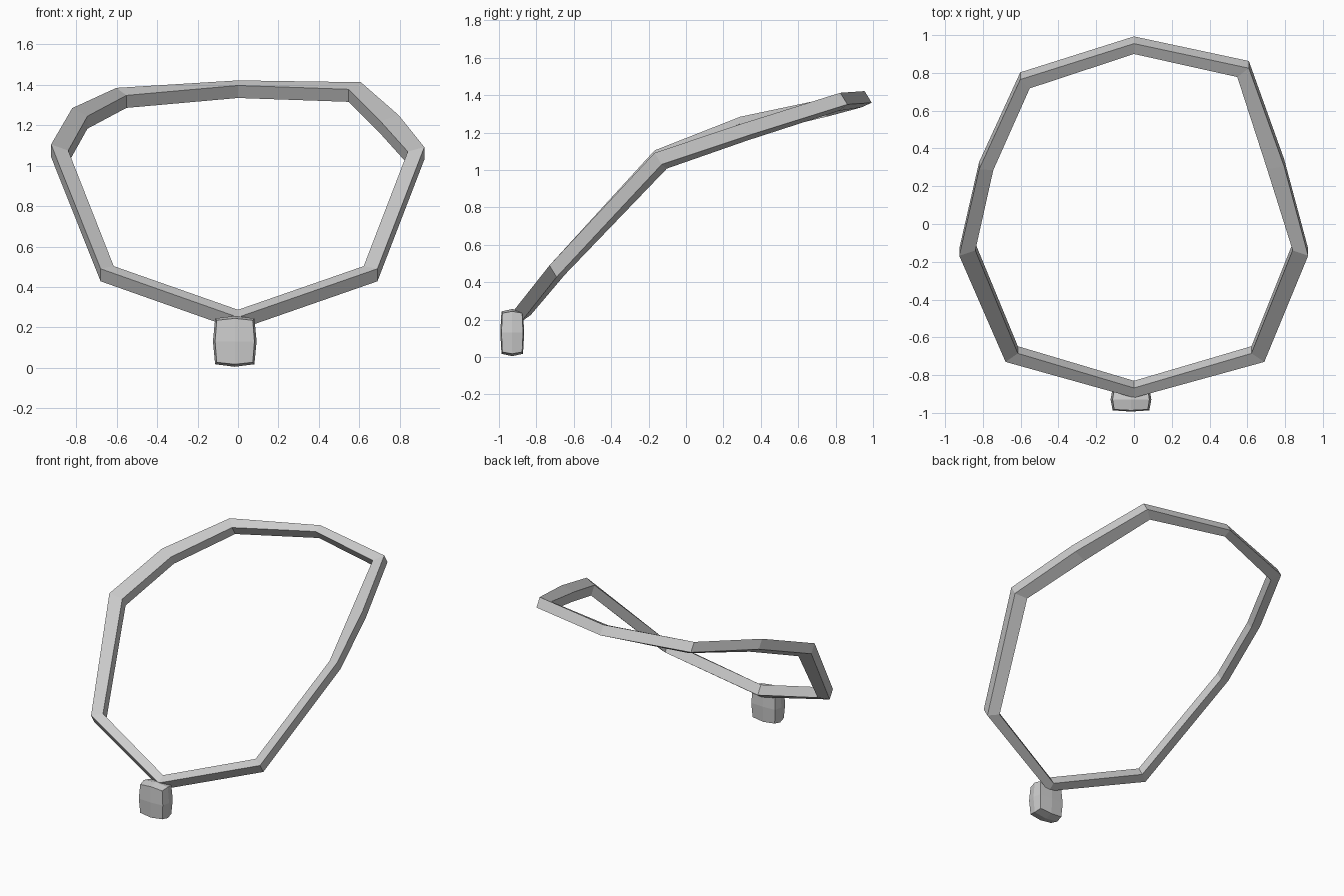
import bpy, bmesh
from mathutils import Vector

old = bpy.data.objects.get("Cube")
if old:
    bpy.data.objects.remove(old, do_unlink=True)

# One plain grey material
grey = bpy.data.materials.new("plain grey")
grey.use_nodes = True
grey.diffuse_color = (0.6, 0.6, 0.6, 1)
grey.node_tree.nodes["Principled BSDF"].inputs["Base Color"].default_value = (0.6, 0.6, 0.6, 1)


def add_object(name, bm):
    bmesh.ops.recalc_face_normals(bm, faces=bm.faces)
    mesh = bpy.data.meshes.new(name)
    bm.to_mesh(mesh)
    bm.free()
    mesh.materials.append(grey)
    obj = bpy.data.objects.new(name, mesh)
    bpy.context.collection.objects.link(obj)
    return obj


# Necklace band: outer and inner rims of the upper face, swept down by the thickness
outer = [(0, 0.955, 1.422), (0.608, 0.825, 1.413), (0.795, 0.305, 1.25),
         (0.922, -0.168, 1.092), (0.69, -0.73, 0.49), (0, -0.92, 0.25),
         (-0.68, -0.73, 0.49), (-0.925, -0.168, 1.105), (-0.82, 0.29, 1.285),
         (-0.602, 0.765, 1.385)]
inner = [(0, 0.90, 1.397), (0.547, 0.778, 1.378), (0.705, 0.29, 1.22),
         (0.84, -0.14, 1.07), (0.622, -0.685, 0.503), (0, -0.868, 0.287),
         (-0.615, -0.685, 0.503), (-0.84, -0.14, 1.075), (-0.745, 0.285, 1.245),
         (-0.552, 0.718, 1.348)]
drop = Vector((0, 0.038, -0.062))

bm = bmesh.new()
rings = []
for a, b in zip(outer, inner):
    a, b = Vector(a), Vector(b)
    rings.append([bm.verts.new(p) for p in (a, b, b + drop, a + drop)])
for i, ring in enumerate(rings):
    following = rings[(i + 1) % len(rings)]
    for k in range(4):
        n = (k + 1) % 4
        bm.faces.new((ring[k], ring[n], following[n], following[k]))
add_object("necklace_band", bm)

# Pendant: box with one cut each way, rounded by pulling in edges and corners
centre = Vector((-0.016, -0.929, 0.131))
half = Vector((0.108, 0.064, 0.126))
bm = bmesh.new()
bmesh.ops.create_cube(bm, size=2)
bmesh.ops.subdivide_edges(bm, edges=bm.edges[:], cuts=1, use_grid_fill=True)
pull = {1: 1.0, 2: 0.90, 3: 0.825}
for v in bm.verts:
    raised = sum(abs(c) > 0.5 for c in v.co)
    v.co = centre + Vector([c * h * pull[raised] for c, h in zip(v.co, half)])
add_object("pendant", bm)
